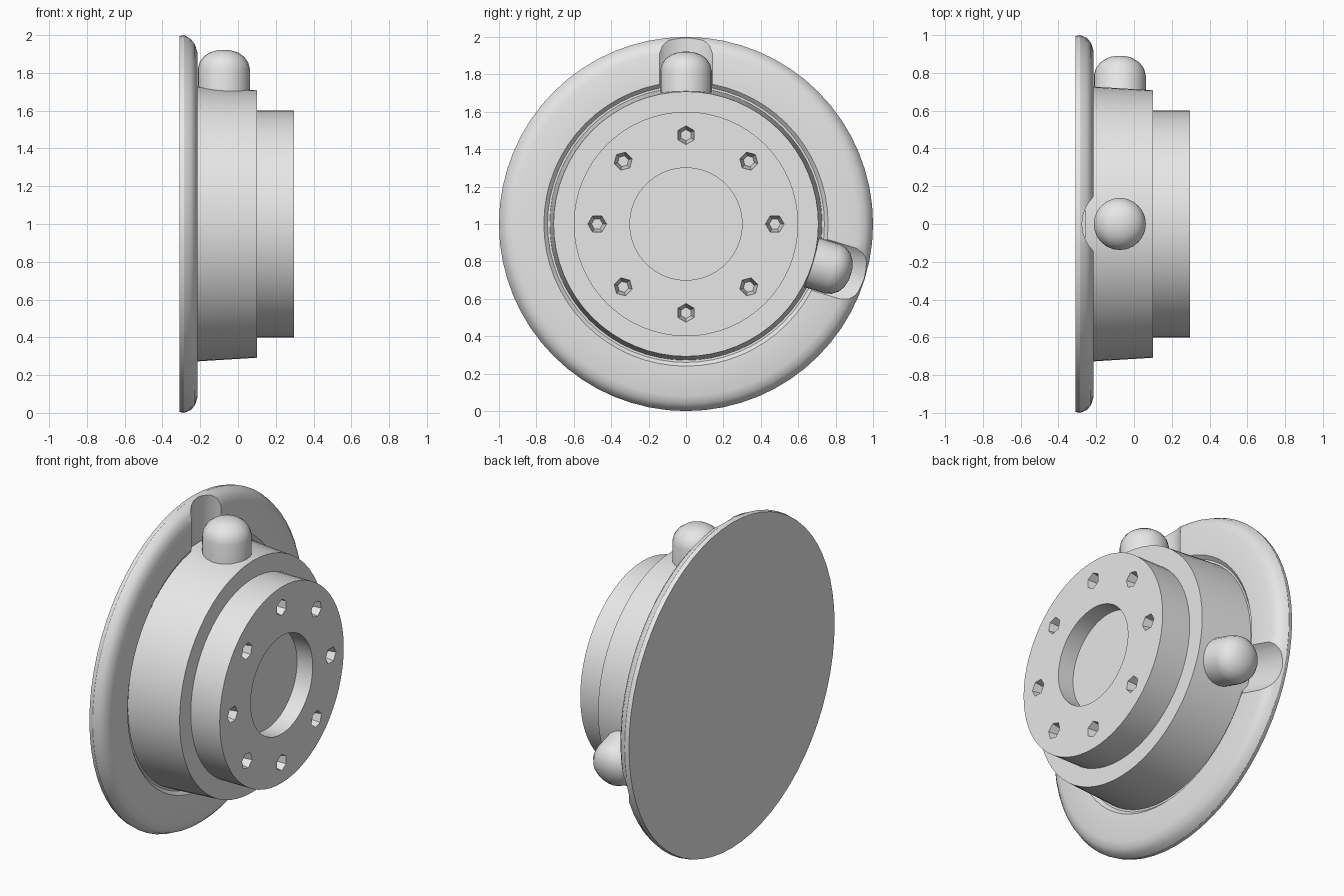
import bpy, bmesh, math
from mathutils import Matrix, Vector

if "Cube" in bpy.data.objects:
    bpy.data.objects.remove(bpy.data.objects["Cube"])

metal = bpy.data.materials.new("plain grey")
metal.use_nodes = True
GREY = (0.8, 0.8, 0.8, 1)
metal.diffuse_color = GREY
metal.node_tree.nodes["Principled BSDF"].inputs["Base Color"].default_value = GREY

CENTRE = Vector((0, 0, 1))
KNOB_X = -0.075
KNOB_ANGLES = (0, 107)      # clockwise from the top, seen from the hub side


def lathe(name, profile, segments, matrix):
    """Revolve (height, radius) points about local z and place the solid."""
    bm = bmesh.new()
    verts = [bm.verts.new((r, 0, h)) for h, r in profile]
    edges = [bm.edges.new(pair) for pair in zip(verts, verts[1:])]
    bmesh.ops.spin(bm, geom=verts + edges, cent=(0, 0, 0), axis=(0, 0, 1),
                   angle=math.tau, steps=segments, use_merge=True)
    bmesh.ops.remove_doubles(bm, verts=bm.verts, dist=0.0001)
    bmesh.ops.recalc_face_normals(bm, faces=bm.faces)
    bm.transform(matrix)
    mesh = bpy.data.meshes.new(name)
    bm.to_mesh(mesh)
    bm.free()
    obj = bpy.data.objects.new(name, mesh)
    bpy.context.collection.objects.link(obj)
    mesh.materials.append(metal)
    return obj


def smooth(obj):
    bpy.ops.object.select_all(action='DESELECT')
    obj.select_set(True)
    bpy.context.view_layer.objects.active = obj
    bpy.ops.object.shade_smooth_by_angle(angle=math.radians(32))


def cut(target, cutter):
    mod = target.modifiers.new("cut", 'BOOLEAN')
    mod.operation = 'DIFFERENCE'
    mod.solver = 'EXACT'
    mod.object = cutter
    bpy.context.view_layer.objects.active = target
    bpy.ops.object.modifier_apply(modifier=mod.name)
    bpy.data.objects.remove(cutter)


# Local z becomes the wheel axis (+x)
axle = Matrix.Translation(CENTRE) @ Matrix.Rotation(math.pi / 2, 4, 'Y')


def radial(angle):
    """Local z points outward from the wheel axis, in the knobs' plane."""
    return (Matrix.Translation(CENTRE + Vector((KNOB_X, 0, 0)))
            @ Matrix.Rotation(-math.radians(angle), 4, 'X'))


# Wide backing flange with rounded front rim
flange = lathe("flange", [(-0.31, 0), (-0.31, 0.995), (-0.285, 1), (-0.25, 0.985),
                          (-0.228, 0.96), (-0.215, 0.92), (-0.215, 0.76),
                          (-0.235, 0.74), (-0.235, 0)], 64, axle)

# Drum, slightly wider toward the flange
drum = lathe("drum", [(-0.26, 0), (-0.26, 0.73), (0.1, 0.708), (0.1, 0)], 64, axle)

# Hub with a shallow central bore
hub = lathe("hub", [(0.05, 0), (0.05, 0.6), (0.296, 0.6), (0.296, 0.3),
                    (0.19, 0.3), (0.19, 0)], 64, axle)

# Ring of tapered six-sided bolt holes
for i in range(8):
    place = axle @ Matrix.Rotation(i * math.tau / 8, 4, 'Z') @ Matrix.Translation((0.475, 0, 0))
    pit = lathe("bolt_hole_cutter", [(0.2, 0), (0.2, 0.03), (0.32, 0.055), (0.32, 0)], 6, place)
    cut(hub, pit)

# Domed knobs on the drum, each with a clearance scoop in the flange
knobs = []
for name, angle in zip(("top_knob", "side_knob"), KNOB_ANGLES):
    scoop = lathe("scoop_cutter", [(0.7, 0), (0.7, 0.2), (1.1, 0.2), (1.1, 0)], 32, radial(angle))
    cut(flange, scoop)
    knobs.append(lathe(name, [(0.6, 0), (0.6, 0.138), (0.82, 0.138), (0.855, 0.129),
                              (0.885, 0.108), (0.908, 0.075), (0.92, 0.035), (0.922, 0)],
                       24, radial(angle)))

for part in [flange, drum, hub] + knobs:
    smooth(part)
